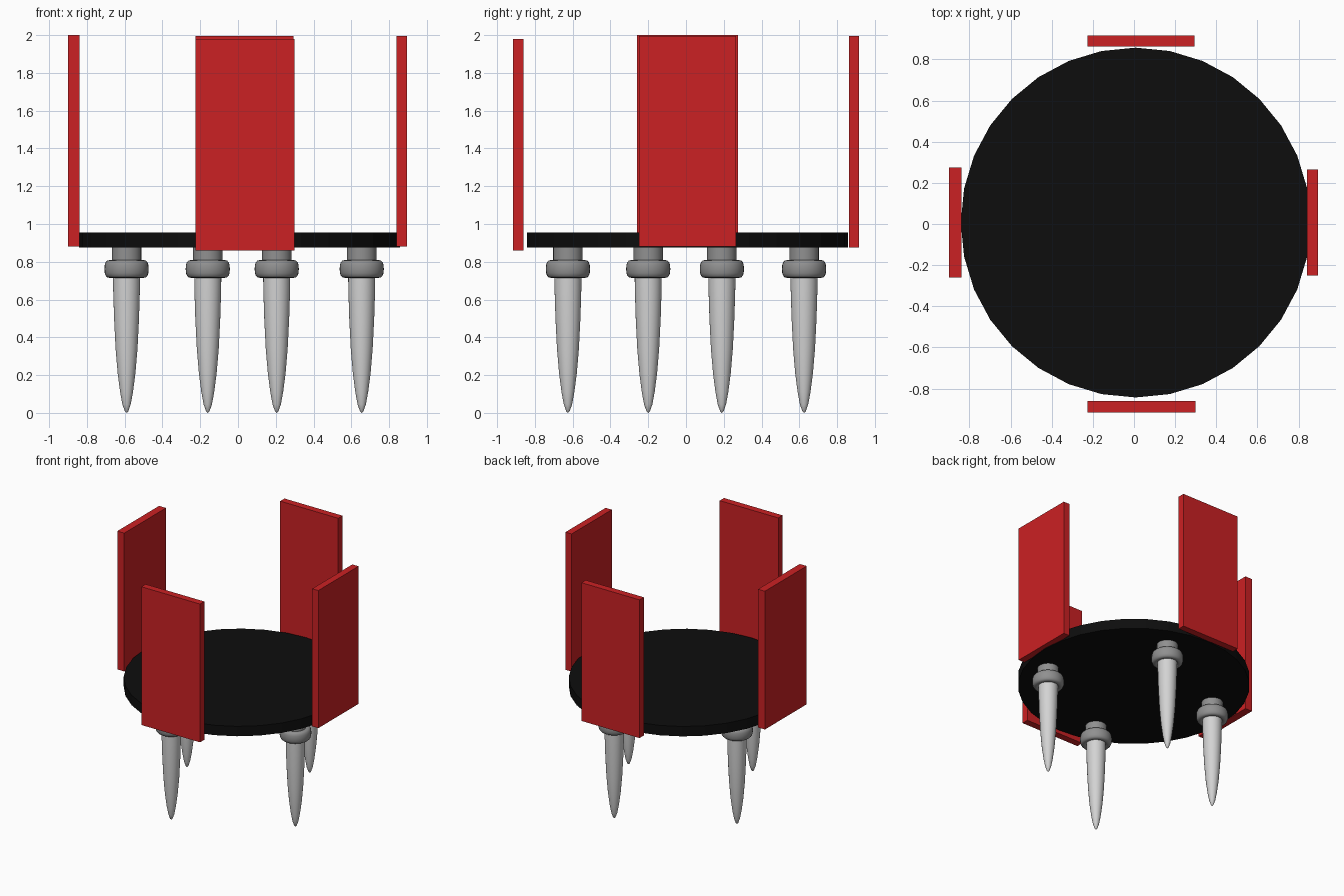
import bpy, bmesh, math
from mathutils import Matrix

if "Cube" in bpy.data.objects:
    bpy.data.objects.remove(bpy.data.objects["Cube"])


def material(name, rgb):
    m = bpy.data.materials.new(name)
    m.diffuse_color = (*rgb, 1.0)
    m.use_nodes = True
    m.node_tree.nodes["Principled BSDF"].inputs["Base Color"].default_value = m.diffuse_color
    return m


RED = material("red", (0.6, 0.015, 0.017))
BLACK = material("black", (0.004, 0.004, 0.004))
LIGHT = material("light grey", (0.65, 0.65, 0.65))
DARK = material("dark grey", (0.28, 0.28, 0.28))


def finish(name, bm, mat, smooth=False):
    bmesh.ops.recalc_face_normals(bm, faces=bm.faces)
    me = bpy.data.meshes.new(name)
    bm.to_mesh(me)
    bm.free()
    me.materials.append(mat)
    ob = bpy.data.objects.new(name, me)
    bpy.context.collection.objects.link(ob)
    if smooth:
        bpy.ops.object.select_all(action='DESELECT')
        ob.select_set(True)
        bpy.context.view_layer.objects.active = ob
        bpy.ops.object.shade_smooth_by_angle(angle=math.radians(40))
    return ob


def panel(name, x, y, z):
    bm = bmesh.new()
    bmesh.ops.create_cube(bm, size=1)
    for v in bm.verts:
        for i, (lo, hi) in enumerate((x, y, z)):
            v.co[i] = hi if v.co[i] > 0 else lo
    finish(name, bm, RED)


def lathe(name, profile, px, py, mat, steps=32):
    # Spin a (radius, height) profile around a vertical axis at px, py
    bm = bmesh.new()
    vs = [bm.verts.new((r, 0, z)) for r, z in profile]
    es = [bm.edges.new(p) for p in zip(vs, vs[1:])]
    bmesh.ops.spin(bm, geom=vs + es, cent=(0, 0, 0), axis=(0, 0, 1),
                   angle=math.tau, steps=steps)
    bmesh.ops.remove_doubles(bm, verts=bm.verts, dist=0.0001)
    bmesh.ops.translate(bm, verts=bm.verts, vec=(px, py, 0))
    finish(name, bm, mat, smooth=True)


# Round table top
bm = bmesh.new()
bmesh.ops.create_cone(bm, cap_ends=True, segments=32, radius1=0.85, radius2=0.85,
                      depth=0.08, matrix=Matrix.Translation((0.008, 0.007, 0.915)))
finish("round_top", bm, BLACK)

# Four upright panels
panel("front_panel", (-0.225, 0.30), (-0.915, -0.86), (0.86, 1.98))
panel("back_panel", (-0.225, 0.295), (0.862, 0.917), (0.875, 1.995))
panel("left_panel", (-0.90, -0.838), (-0.26, 0.275), (0.88, 2.0))
panel("right_panel", (0.84, 0.895), (-0.25, 0.265), (0.88, 1.995))

# Tapered spikes, with a rounded ring and a neck above each
spike = [(0, 0.0), (0.009, 0.008), (0.022, 0.045), (0.034, 0.11), (0.047, 0.21),
         (0.058, 0.34), (0.066, 0.50), (0.071, 0.66), (0.072, 0.76), (0, 0.76)]
ring = [(0.09 + 0.027 * math.copysign(abs(math.cos(a)) ** 0.8, math.cos(a)),
         0.762 + 0.047 * math.copysign(abs(math.sin(a)) ** 0.8, math.sin(a)))
        for a in (math.tau * i / 16 for i in range(17))]
neck = [(0, 0.74), (0.078, 0.74), (0.078, 0.88), (0, 0.88)]
legs = {"front": (-0.16, -0.625), "right": (0.655, -0.20),
        "back": (0.205, 0.625), "left": (-0.59, 0.19)}
for side, (px, py) in legs.items():
    lathe(side + "_leg_spike", spike, px, py, LIGHT)
    lathe(side + "_leg_ring", ring, px, py, DARK)
    lathe(side + "_leg_neck", neck, px, py, DARK)
